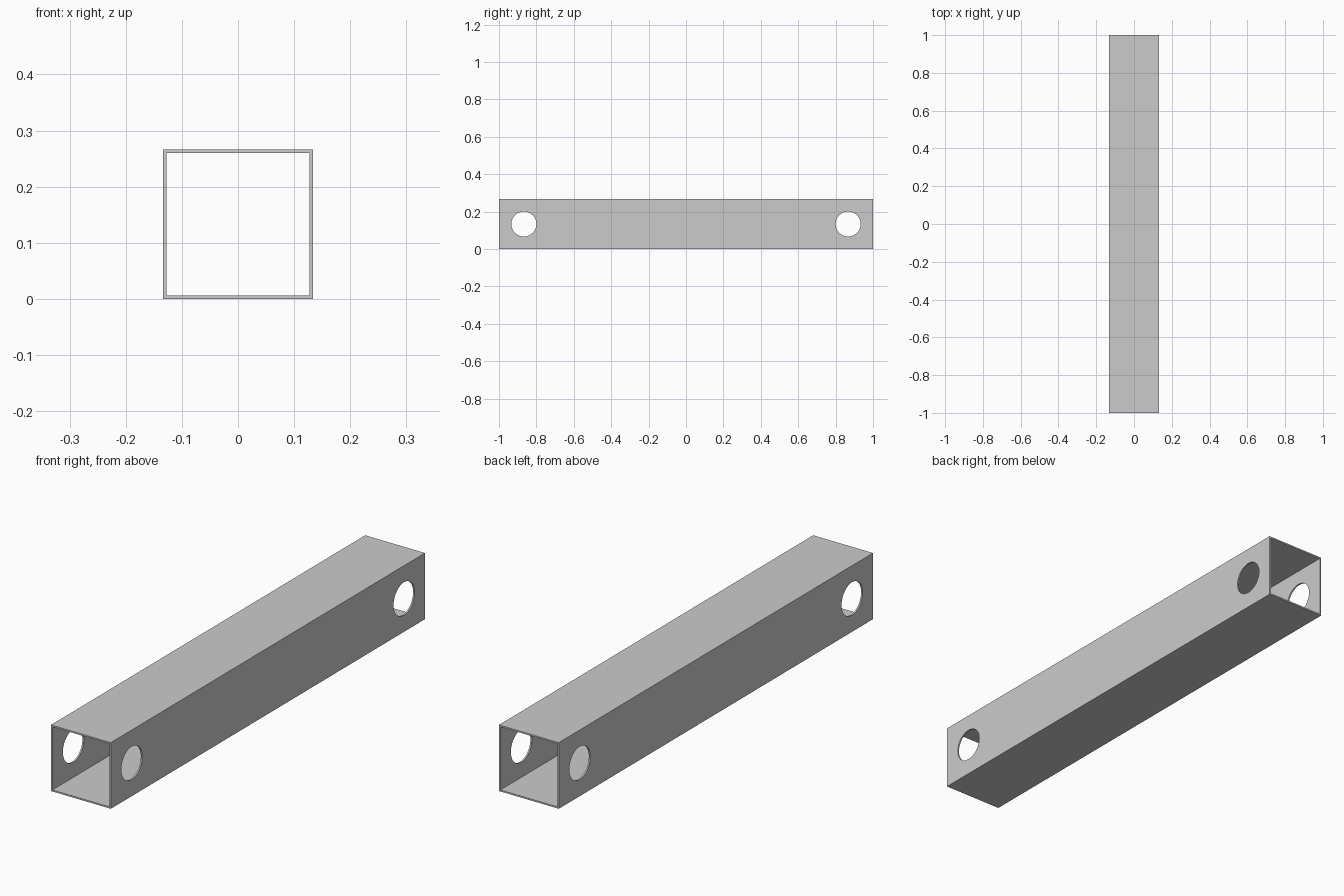
import bpy
from math import pi

if "Cube" in bpy.data.objects:
    bpy.data.objects.remove(bpy.data.objects["Cube"])

LENGTH, SIZE, WALL = 2.0, 0.2667, 0.0063
HOLE_R, HOLE_Y = 0.0667, 0.8667
MID = SIZE / 2


def box(name, dims):
    bpy.ops.mesh.primitive_cube_add(size=1, location=(0, 0, MID))
    ob = bpy.context.object
    ob.name = name
    ob.scale = dims
    bpy.ops.object.transform_apply(location=False, rotation=False, scale=True)
    return ob


def cut(target, cutter):
    cutter.hide_render = True
    mod = target.modifiers.new("cut", 'BOOLEAN')
    mod.operation = 'DIFFERENCE'
    mod.solver = 'EXACT'
    mod.object = cutter
    bpy.context.view_layer.objects.active = target
    bpy.ops.object.modifier_apply(modifier=mod.name)
    bpy.data.objects.remove(cutter)


# Square tube, open at both ends
tube = box("square_tube", (SIZE, LENGTH, SIZE))
inner = SIZE - 2 * WALL
cut(tube, box("bore_cutter", (inner, LENGTH + 0.2, inner)))

# Round cross holes through both side walls near each end
for side in (-1, 1):
    bpy.ops.mesh.primitive_cylinder_add(
        vertices=64, radius=HOLE_R, depth=SIZE * 2,
        location=(0, side * HOLE_Y, MID), rotation=(0, pi / 2, 0))
    cut(tube, bpy.context.object)

# Smooth hole rims, crisp tube edges
bpy.ops.object.select_all(action='DESELECT')
tube.select_set(True)
bpy.context.view_layer.objects.active = tube
bpy.ops.object.shade_smooth_by_angle(angle=pi / 6)
